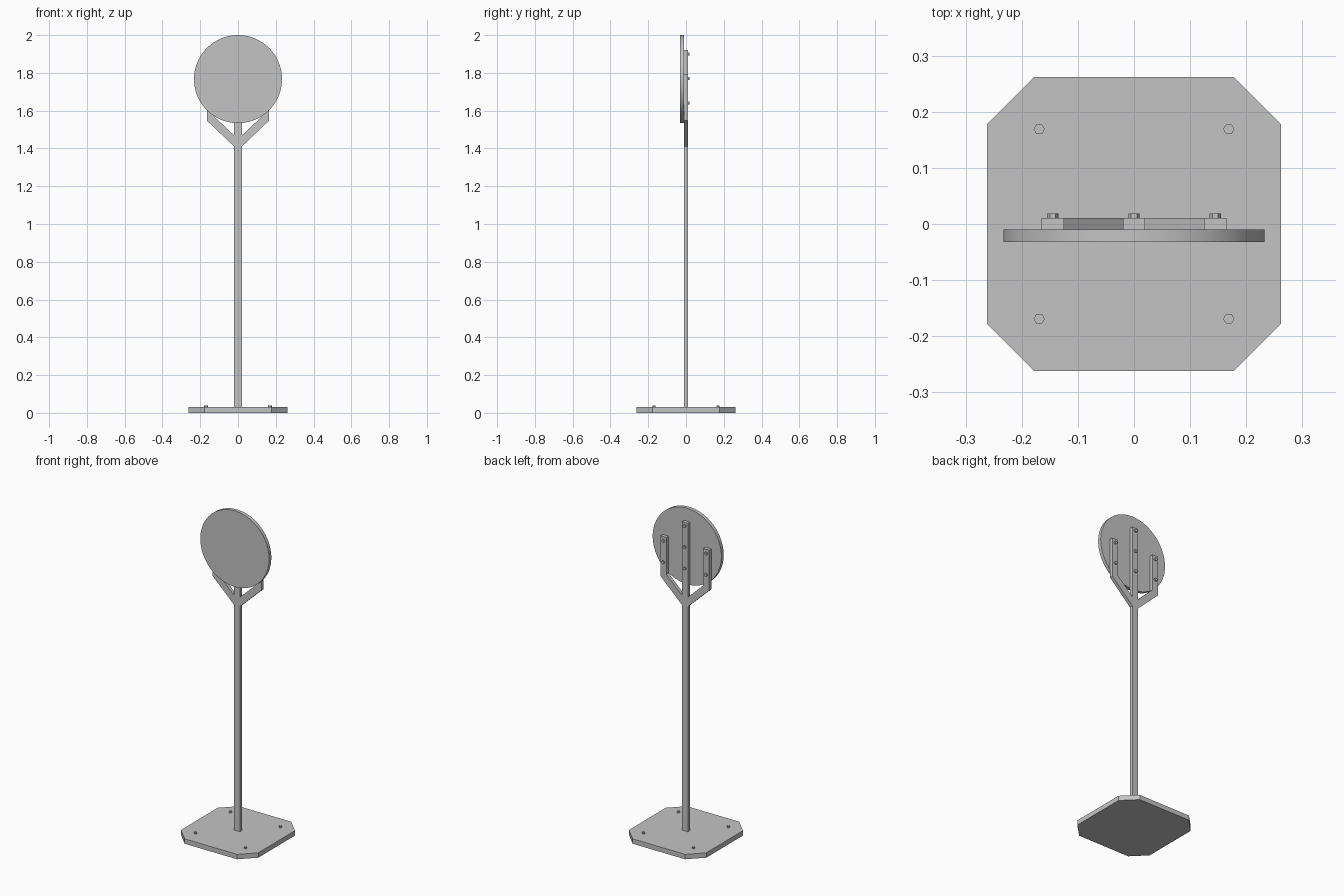
import bpy
import bmesh
import math
from mathutils import Matrix

cube = bpy.data.objects.get("Cube")
if cube:
    bpy.data.objects.remove(cube, do_unlink=True)

grey = bpy.data.materials.new("light grey metal")
grey.use_nodes = True
grey.diffuse_color = (0.55, 0.55, 0.55, 1)
grey.node_tree.nodes["Principled BSDF"].inputs["Base Color"].default_value = grey.diffuse_color

UPRIGHT = Matrix.Rotation(math.pi / 2, 4, "X")   # profile (x, z) extruded along -y


def extrude(name, profile, depth, place):
    """Extrude a flat outline along its local z and place it."""
    bm = bmesh.new()
    face = bm.faces.new([bm.verts.new((x, y, 0)) for x, y in profile])
    top = bmesh.ops.extrude_face_region(bm, geom=[face])["geom"]
    bmesh.ops.translate(bm, vec=(0, 0, depth),
                        verts=[v for v in top if isinstance(v, bmesh.types.BMVert)])
    bmesh.ops.recalc_face_normals(bm, faces=bm.faces)
    mesh = bpy.data.meshes.new(name)
    bm.to_mesh(mesh)
    bm.free()
    mesh.materials.append(grey)
    obj = bpy.data.objects.new(name, mesh)
    obj.matrix_world = place
    bpy.context.collection.objects.link(obj)
    return obj


def ring(radius, sides):
    return [(radius * math.cos(math.tau * i / sides), radius * math.sin(math.tau * i / sides))
            for i in range(sides)]


# Base plate with cut corners
E, C = 0.262, 0.178
extrude("base_plate", [(E, -C), (E, C), (C, E), (-C, E), (-E, C), (-E, -C), (-C, -E), (C, -E)],
        0.03, Matrix())

# Anchor bolts in the base
for x in (-0.169, 0.169):
    for y in (-0.169, 0.169):
        extrude("base_bolt", ring(0.01, 6), 0.01, Matrix.Translation((x, y, 0.029)))

# Square pole running up behind the disc
BACK = 0.011
T = 0.021
place = Matrix.Translation((0, BACK, 0)) @ UPRIGHT
extrude("pole", [(-0.02, 0.03), (0.02, 0.03), (0.02, 1.92), (-0.02, 1.92)], T, place)

# Fork arms, each a slanted strut and an upright bar
for side, label in ((1, "left"), (-1, "right")):
    arm = [(0.02, 1.41), (0.165, 1.548), (0.165, 1.795),
           (0.125, 1.795), (0.125, 1.568), (0.02, 1.468)]
    extrude(label + "_fork_arm", [(side * x, z) for x, z in arm], T, place)

# Round panel
disc = extrude("round_panel", ring(0.233, 96), 0.022,
               Matrix.Translation((0, -0.01, 1.767)) @ UPRIGHT)
bpy.ops.object.select_all(action="DESELECT")
disc.select_set(True)
bpy.context.view_layer.objects.active = disc
bpy.ops.object.shade_smooth_by_angle(angle=math.radians(30))

# Hex bolts on the back of the bars
for x, heights in ((-0.145, (1.64, 1.77)), (0, (1.64, 1.77, 1.9)), (0.145, (1.64, 1.77))):
    for z in heights:
        extrude("panel_bolt", ring(0.01, 6), 0.009, Matrix.Translation((x, 0.019, z)) @ UPRIGHT)
